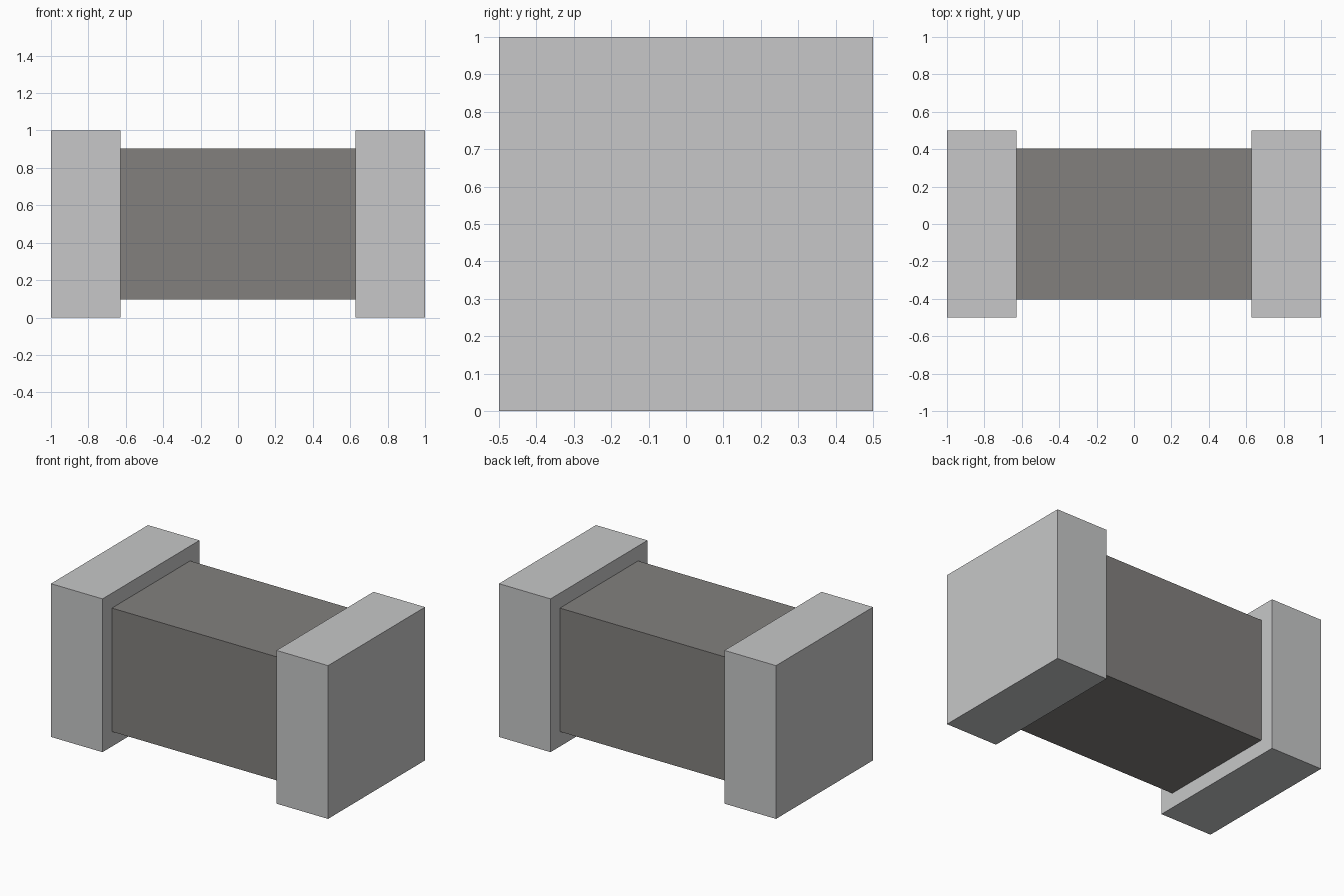
import bpy

cube = bpy.data.objects.get("Cube")
if cube:
    bpy.data.objects.remove(cube, do_unlink=True)


def make_material(name, rgb):
    mat = bpy.data.materials.new(name)
    mat.use_nodes = True
    color = (*rgb, 1.0)
    mat.diffuse_color = color
    mat.node_tree.nodes["Principled BSDF"].inputs["Base Color"].default_value = color
    return mat


def add_box(name, center, size, mat):
    bpy.ops.mesh.primitive_cube_add(size=1, location=center)
    obj = bpy.context.object
    obj.name = name
    obj.scale = size
    bpy.ops.object.transform_apply(location=False, rotation=False, scale=True)
    obj.data.materials.append(mat)
    return obj


silver = make_material("silver_metal", (0.57, 0.575, 0.58))
ceramic = make_material("warm_grey_ceramic", (0.225, 0.217, 0.208))

MID_Z = 0.5
CAP_WIDTH = 0.372
BODY_LENGTH = 2 - 2 * CAP_WIDTH

# Central body
add_box("body", (0, 0, MID_Z), (BODY_LENGTH, 0.806, 0.806), ceramic)

# Square end caps
for side, sign in (("left", 1), ("right", -1)):
    add_box(f"{side}_end_cap", (sign * (1 - CAP_WIDTH / 2), 0, MID_Z),
            (CAP_WIDTH, 1, 1), silver)
